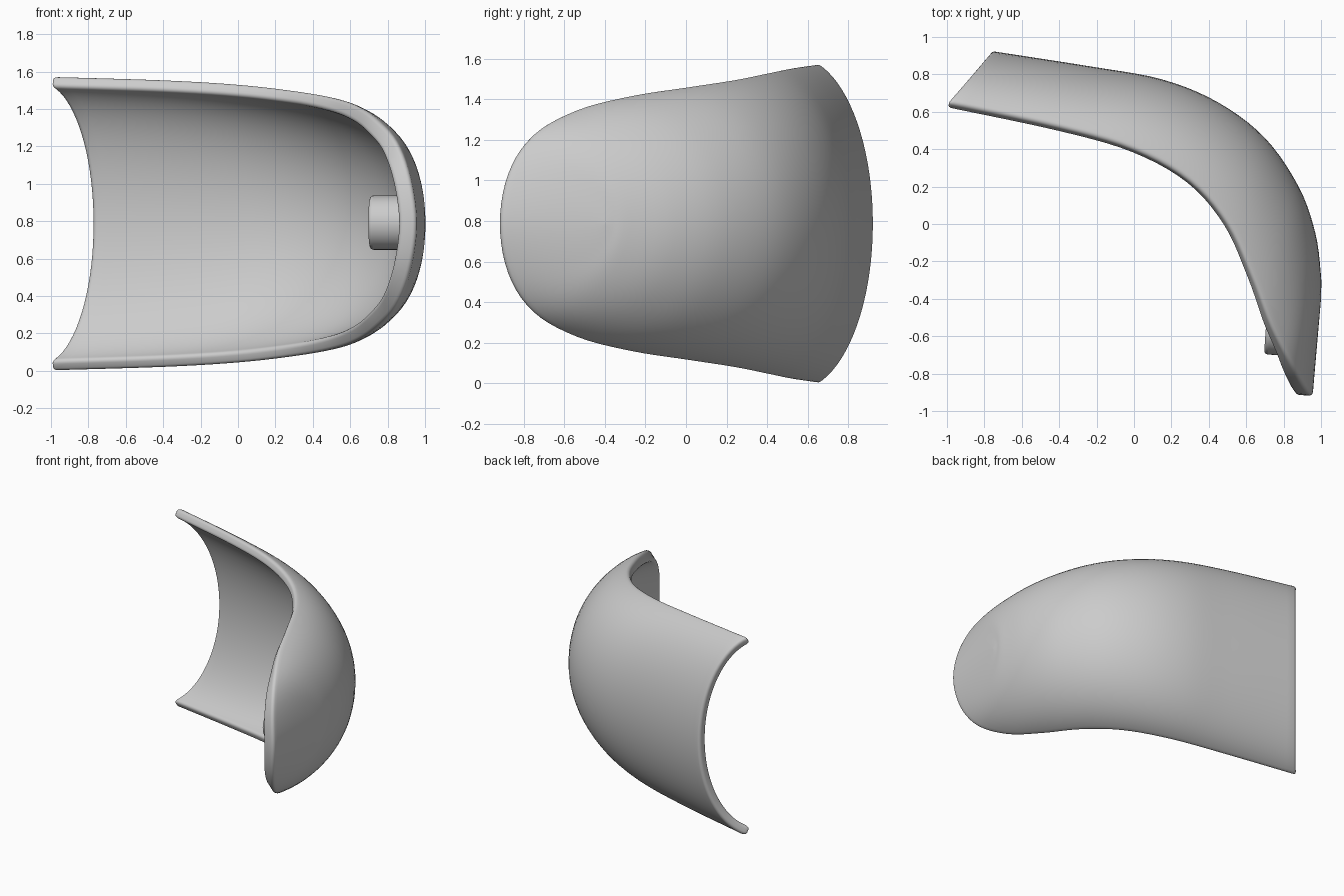
import bpy, bmesh
from math import sin, cos, radians
from mathutils import Vector

cube = bpy.data.objects.get("Cube")
if cube:
    bpy.data.objects.remove(cube)

MID = 0.787

grey = bpy.data.materials.new("plain grey")
grey.use_nodes = True
grey.diffuse_color = (0.6, 0.6, 0.6, 1)
grey.node_tree.nodes["Principled BSDF"].inputs["Base Color"].default_value = (0.6, 0.6, 0.6, 1)

# Rim x, y, half height, then the matching spine x, y: open end to toe
STATIONS = [
    (-.995, .65, .792, -.765, .925),
    (-.40, .52, .773, -.23, .842),
    (.00, .40, .748, .15, .773),
    (.30, .23, .713, .45, .65),
    (.50, .0, .677, .70, .46),
    (.63, -.28, .633, .88, .20),
    (.735, -.55, .562, .97, -.05),
    (.845, -.76, .44, 1.0, -.28),
    (.92, -.88, .25, 1.0, -.36),
    (.955, -.92, 0, 1.0, -.40),
]


def spline(points, steps):
    """Catmull-Rom curve through points of any dimension."""
    out = []
    for i in range(len(points) - 1):
        a, b, c, d = (Vector(points[min(max(i + k, 0), len(points) - 1)]) for k in (-1, 0, 1, 2))
        for s in range(steps):
            t = s / steps
            out.append(b + (c - a) * (t / 2) + (a * 2 - b * 5 + c * 4 - d) * (t * t / 2)
                       + (b * 3 - a - c * 3 + d) * (t ** 3 / 2))
    out.append(Vector(points[-1]))
    return out


def add_object(name, bm):
    mesh = bpy.data.meshes.new(name)
    bm.to_mesh(mesh)
    bm.free()
    mesh.materials.append(grey)
    obj = bpy.data.objects.new(name, mesh)
    bpy.context.collection.objects.link(obj)
    return obj


def bevel(obj, width):
    mod = obj.modifiers.new("rounded edges", 'BEVEL')
    mod.width, mod.segments = width, 4
    mod.limit_method, mod.angle_limit = 'ANGLE', radians(45)


def smooth(obj):
    bpy.ops.object.select_all(action='DESELECT')
    obj.select_set(True)
    bpy.context.view_layer.objects.active = obj
    bpy.ops.object.shade_smooth_by_angle(angle=radians(40))


# Curved shell: elliptical ribs from the spine out to a U-shaped rim
mirrored = [(x, y, -h, sx, sy) for x, y, h, sx, sy in reversed(STATIONS[:-1])]
columns = spline(STATIONS + mirrored, 5)
RIBS = 18
bm = bmesh.new()
grid = []
for i, (rx, ry, h, sx, sy) in enumerate(columns):
    toe = 1 - abs(2 * i / (len(columns) - 1) - 1)
    sweep = radians(75 + 15 * toe)
    row = []
    for j in range(RIBS + 1):
        a = sweep * j / RIBS
        depth = (cos(a) - cos(sweep)) / (1 - cos(sweep))
        row.append(bm.verts.new((rx + (sx - rx) * depth, ry + (sy - ry) * depth,
                                 MID + h * sin(a) / sin(sweep))))
    grid.append(row)
for p, q in zip(grid, grid[1:]):
    for j in range(RIBS):
        bm.faces.new((p[j], p[j + 1], q[j + 1], q[j]))
bmesh.ops.remove_doubles(bm, verts=bm.verts, dist=0.0005)
bmesh.ops.recalc_face_normals(bm, faces=bm.faces)
if sum(f.normal.x + f.normal.y for f in bm.faces) < 0:
    bmesh.ops.reverse_faces(bm, faces=bm.faces)
shell = add_object("curved_shell", bm)

# Wall thickens towards the toe
group = shell.vertex_groups.new(name="wall thickness")
for v in shell.data.vertices:
    group.add([v.index], 1 - 0.28 * min(max(v.co.y + 0.8, 0), 1), 'REPLACE')
wall = shell.modifiers.new("wall", 'SOLIDIFY')
wall.thickness, wall.offset = 0.095, -1
wall.vertex_group = group.name
bevel(shell, 0.022)
smooth(shell)

# Round peg inside the toe
bm = bmesh.new()
bmesh.ops.create_cone(bm, cap_ends=True, segments=40, radius1=0.145, radius2=0.145, depth=0.24)
peg = add_object("inner_peg", bm)
peg.location = (0.825, -0.56, 0.792)
peg.rotation_euler = (0, radians(90), radians(-4))
bevel(peg, 0.02)
smooth(peg)
